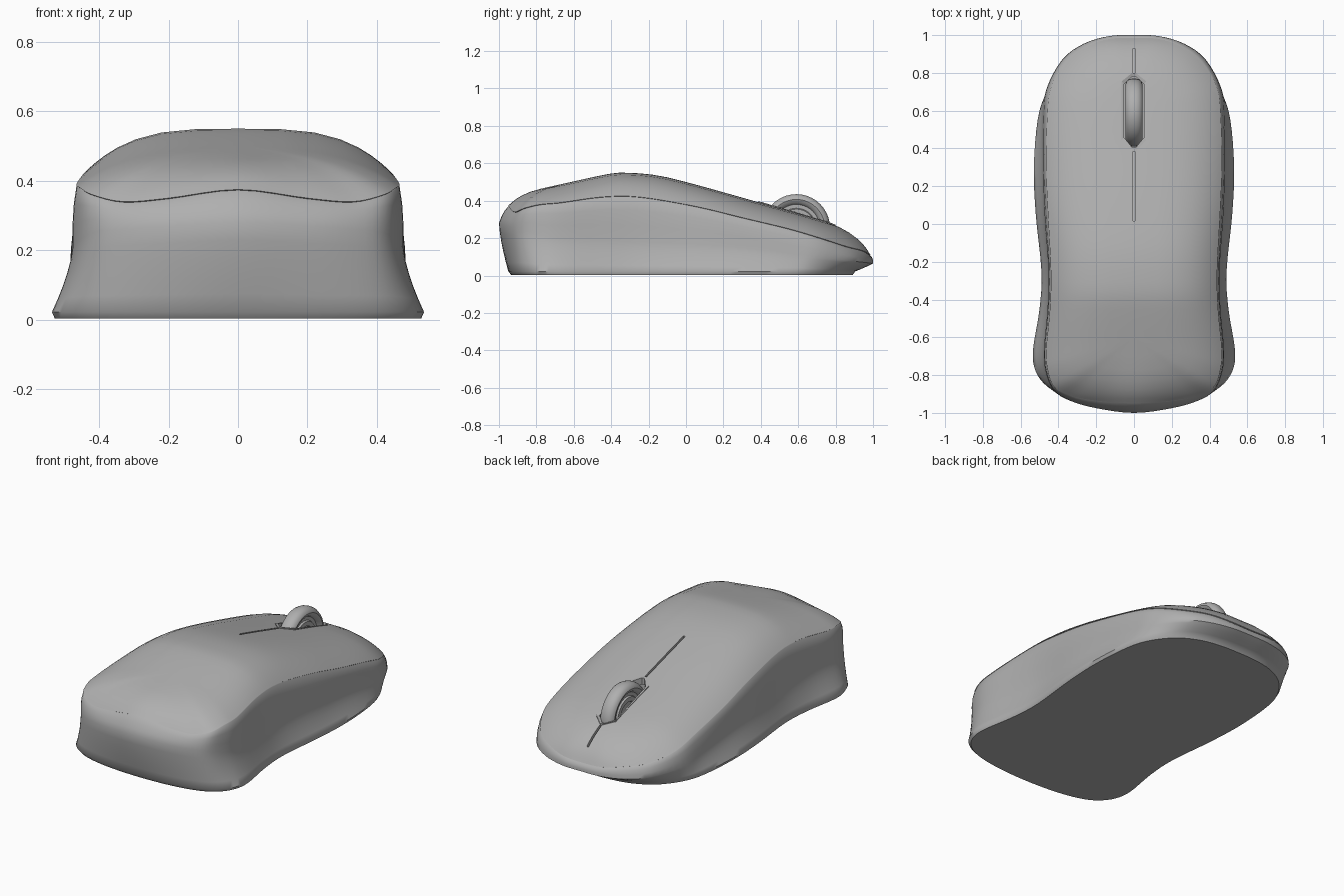
import bpy, bmesh, math
from mathutils import Vector

if "Cube" in bpy.data.objects:
    bpy.data.objects.remove(bpy.data.objects["Cube"])

grey = bpy.data.materials.new("dark_grey")
grey.diffuse_color = (.43, .43, .43, 1)
grey.use_nodes = True
grey.node_tree.nodes["Principled BSDF"].inputs["Base Color"].default_value = grey.diffuse_color


def close_up(bm):
    bmesh.ops.holes_fill(bm, edges=[e for e in bm.edges if e.is_boundary], sides=0)
    bmesh.ops.recalc_face_normals(bm, faces=bm.faces)


def loft(name, rings, capped=True):
    """Skin closed rings in order, merging coincident points; cap open ends."""
    bm, seen = bmesh.new(), {}

    def vert(p):
        key = tuple(round(c, 5) + 0.0 for c in p)
        if key not in seen:
            seen[key] = bm.verts.new(key)
        return seen[key]

    for a, b in zip(rings, rings[1:]):
        n = len(a)
        for i in range(n):
            j = (i + 1) % n
            vs = list(dict.fromkeys(vert(p) for p in (a[i], a[j], b[j], b[i])))
            if len(vs) > 2 and not bm.faces.get(vs):
                bm.faces.new(vs)
    if capped:
        close_up(bm)
    else:
        bmesh.ops.recalc_face_normals(bm, faces=bm.faces)
    me = bpy.data.meshes.new(name)
    bm.to_mesh(me)
    bm.free()
    me.materials.append(grey)
    ob = bpy.data.objects.new(name, me)
    bpy.context.collection.objects.link(ob)
    return ob


def smooth(ob, angle):
    bpy.ops.object.select_all(action='DESELECT')
    ob.select_set(True)
    bpy.context.view_layer.objects.active = ob
    bpy.ops.object.shade_smooth_by_angle(angle=math.radians(angle))


def curve(ctrl, steps=4):
    """Smooth half outline from back centre to front centre."""
    p = [Vector(c) for c in ctrl]
    flip = lambda v: Vector((-v.x, v.y, v.z))
    p = [flip(p[1])] + p + [flip(p[-2])]
    out = []
    for a, b, c, d in zip(p, p[1:], p[2:], p[3:]):
        for k in range(steps):
            t = k / steps
            out.append(0.5 * (2*b + (c - a)*t + (2*a - 5*b + 4*c - d)*t*t
                              + (3*b - a - 3*c + d)*t**3))
    out.append(p[-2])
    return out


def full(half):
    """Mirror a half outline into a closed ring."""
    return [tuple(v) for v in half] + [(-v[0], v[1], v[2]) for v in half[-2:0:-1]]


# Height of the top along the centre line
TOP = [(-.95, .375), (-.9, .415), (-.82, .452), (-.65, .492), (-.43, .54),
       (-.35, .55), (-.17, .538), (0, .5), (.4, .388), (.75, .287),
       (.85, .243), (.92, .193), (.96, .15), (.985, .11)]


def top(y):
    y = max(TOP[0][0], min(TOP[-1][0], y))
    n = len(TOP)
    slope = lambda i: ((TOP[min(i+1, n-1)][1] - TOP[max(i-1, 0)][1])
                       / (TOP[min(i+1, n-1)][0] - TOP[max(i-1, 0)][0]))
    i = max(k for k in range(n - 1) if TOP[k][0] <= y)
    (y0, z0), (y1, z1) = TOP[i], TOP[i + 1]
    h = y1 - y0
    t = (y - y0) / h
    return ((2*t**3 - 3*t*t + 1)*z0 + (t**3 - 2*t*t + t)*h*slope(i)
            + (3*t*t - 2*t**3)*z1 + (t**3 - t*t)*h*slope(i + 1))


# Body outlines: foot, side wall and seam
FOOT = [(0, -.95), (.2, -.94), (.36, -.91), (.46, -.86), (.52, -.78), (.535, -.67),
        (.5, -.45), (.49, -.25), (.52, .05), (.53, .3), (.51, .55), (.465, .69),
        (.37, .81), (.25, .875), (.13, .9), (0, .905)]
WALL = [(0, -1, .28), (.2, -.975, .27), (.34, -.935, .26), (.42, -.885, .25),
        (.465, -.79, .22), (.477, -.67, .2), (.458, -.45, .19), (.452, -.25, .18),
        (.475, .05, .17), (.482, .3, .15), (.482, .55, .12), (.465, .71, .1),
        (.38, .87, .08), (.265, .955, .07), (.13, .995, .065), (0, 1, .065)]
SEAM = [(0, -.95, .375), (.2, -.935, .35), (.33, -.91, .34), (.42, -.865, .36),
        (.455, -.78, .38), (.465, -.67, .39), (.445, -.45, .42), (.44, -.25, .42),
        (.455, .05, .37), (.465, .3, .31), (.46, .55, .25), (.44, .72, .2),
        (.36, .86, .155), (.25, .94, .135), (.13, .98, .115), (0, .985, .11)]
foot = curve([(x, y, .022) for x, y in FOOT])
wall, seam = curve(WALL), curve(SEAM)


def shell(s):
    """Ring of the crowned top, s = 1 at the seam and 0 on the centre line."""
    ring = []
    for p in seam:
        c = max(-.6, min(.65, p.y))
        y = c + (p.y - c) * s
        ring.append((p.x * s, y, top(y) + (p.z - top(p.y)) * s**3.5))
    return full(ring)


def flare(t):
    """Side wall sweeping out to the foot, flatter at the front tip."""
    ring = []
    for f, w in zip(foot, wall):
        e = 1 - (1 - t) ** (1.45 if f.y < .6 else 1.1)
        v = f.lerp(w, e)
        ring.append((v.x, v.y, f.z + (w.z - f.z) * t))
    return full(ring)


def upper(t):
    return full([w.lerp(q, t) + Vector((w.x, w.y * .5, 0)).normalized() * .005
                 for w, q in zip(wall, seam)])


rings = [full([(p.x * .985, p.y * .985, .004) for p in foot]), full(foot)]
rings += [flare(t) for t in (.2, .4, .6, .8, 1)] + [upper(.35), upper(.7)]
rings += [full([(p.x, p.y, p.z - .005) for p in seam]),
          full([(p.x * .994, p.y * .996, p.z - .002) for p in seam])]
rings += [shell(s) for s in (1, .97, .93, .87, .79, .67, .5, .28, 0)]
body = loft("mouse_body", rings)

# Wheel opening and button slit cut into the top
HEX = [(.01, .8), (.065, .755), (.065, .445), (.01, .385),
       (-.01, .385), (-.065, .445), (-.065, .755), (-.01, .8)]
hexring = lambda k, z: [(x * k, .595 + (y - .595) * (.5 + k / 2), z(y)) for x, y in HEX]
slot = loft("slot_cutter", [hexring(.95, lambda y: .06), hexring(.95, lambda y: .6)])
ys = [.015 + .915 * i / 24 for i in range(25)]
strip = [(y, top(y) - .025) for y in ys] + [(y, top(y) + .04) for y in reversed(ys)]
slit = loft("slit_cutter", [[(x, y, z) for y, z in strip] for x in (-.006, .006)])
for cutter in (slot, slit):
    cutter.hide_render = True
    mod = body.modifiers.new("cut", 'BOOLEAN')
    mod.operation, mod.solver, mod.object = 'DIFFERENCE', 'EXACT', cutter
    bpy.context.view_layer.objects.active = body
    bpy.ops.object.modifier_apply(modifier=mod.name)
    bpy.data.objects.remove(cutter)
smooth(body, 50)

# Raised frame round the wheel opening
frame = loft("wheel_frame", [
    hexring(1, lambda y: top(y) - .04), hexring(1, lambda y: top(y) + .004),
    hexring(.82, lambda y: top(y) + .001), hexring(.82, lambda y: top(y) - .04)], False)

# Scroll wheel with rounded tyre and stepped hub
prof = [(.03, .02), (.07, .02), (.075, .032), (.1, .032), (.105, .022), (.125, .022),
        (.135, .038), (.152, .045), (.168, .038), (.177, .022), (.18, .008)]
prof = [(r, -x) for r, x in prof] + prof[::-1]
wheel = loft("scroll_wheel", [[(x, .59 + r * math.cos(a), .255 + r * math.sin(a))
             for a in (math.tau * i / 40 for i in range(40))] for r, x in prof])
smooth(wheel, 40)
